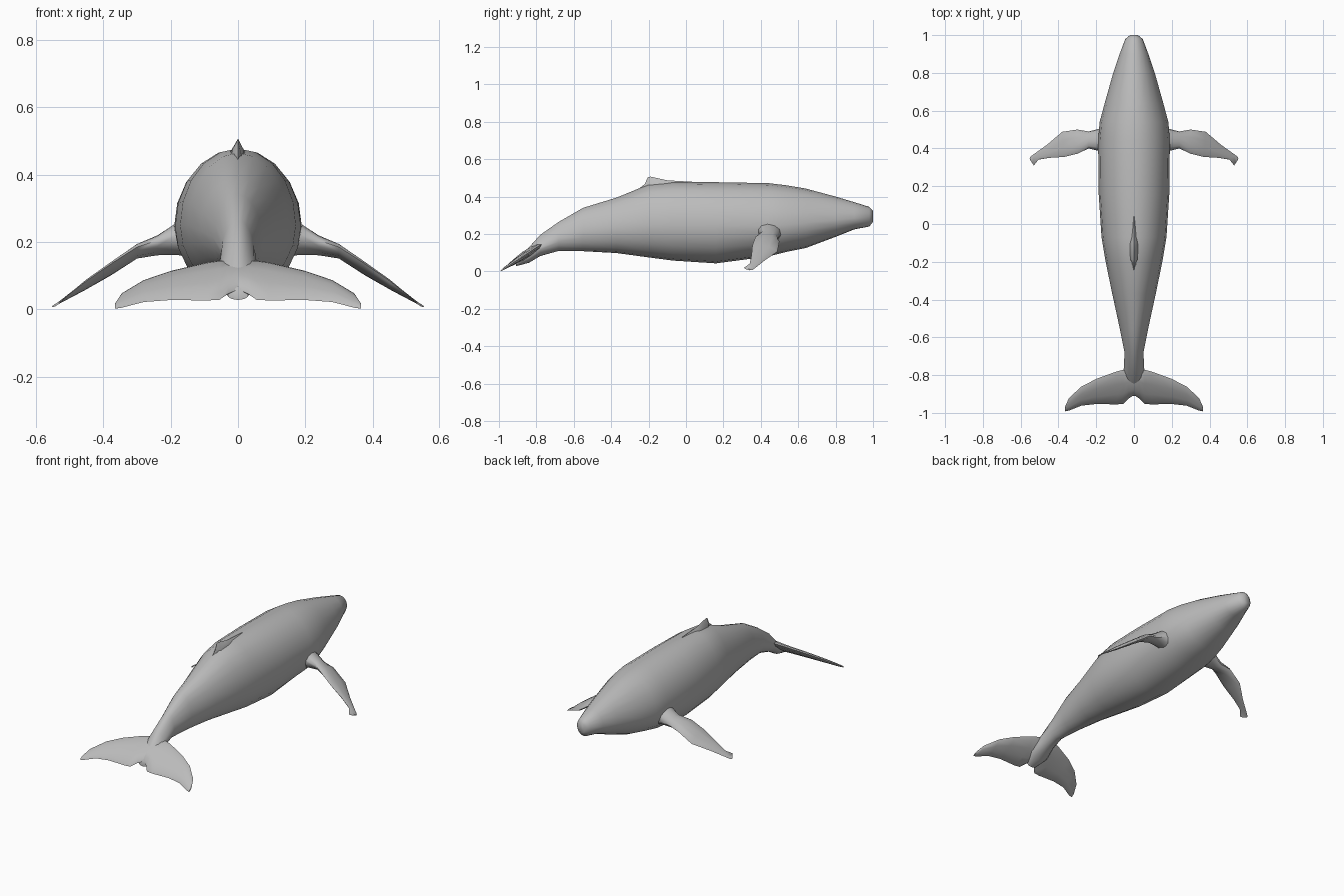
import bpy, bmesh, math
from mathutils import Vector

cube = bpy.data.objects.get("Cube")
if cube:
    bpy.data.objects.remove(cube)

skin = bpy.data.materials.new("whale grey")
skin.use_nodes = True
GREY = (0.5, 0.5, 0.5, 1)
skin.diffuse_color = GREY
skin.node_tree.nodes["Principled BSDF"].inputs["Base Color"].default_value = GREY


def loft(name, rings, mirror=False):
    """Skin a series of equal-length rings and cap both ends."""
    bm = bmesh.new()
    loops = [[bm.verts.new(p) for p in ring] for ring in rings]
    n = len(loops[0])
    for a, b in zip(loops, loops[1:]):
        for i in range(n):
            j = (i + 1) % n
            bm.faces.new((a[i], a[j], b[j], b[i]))
    bm.faces.new(loops[0])
    bm.faces.new(loops[-1])
    bmesh.ops.recalc_face_normals(bm, faces=bm.faces)
    mesh = bpy.data.meshes.new(name)
    bm.to_mesh(mesh)
    bm.free()
    mesh.materials.append(skin)
    obj = bpy.data.objects.new(name, mesh)
    bpy.context.collection.objects.link(obj)
    bpy.ops.object.select_all(action='DESELECT')
    bpy.context.view_layer.objects.active = obj
    obj.select_set(True)
    bpy.ops.object.shade_smooth_by_angle(angle=math.radians(50))
    if mirror:
        obj.modifiers.new("Mirror", 'MIRROR').use_mirror_merge = False
    return obj


def body_ring(y, top, bottom, width, mid, ridge, n=20):
    """Egg-shaped section; ridge pinches the upper half towards a keel."""
    ring = []
    for i in range(n):
        a = math.tau * i / n
        c, s = math.cos(a), math.sin(a)
        z = mid + s * ((top - mid) if s > 0 else (mid - bottom))
        pinch = 1 - ridge * s * (1 - s * 0.3) if s > 0 else 1
        ring.append((width * c * pinch, y, z))
    return ring


def blade(name, stations, n=10):
    """Mirrored fin from (leading point, trailing point, thickness) stations."""
    rings = []
    for lead, trail, thick in stations:
        lead, trail = Vector(lead), Vector(trail)
        centre, half = (lead + trail) / 2, (lead - trail) / 2
        up = Vector((0, -half.z, half.y)).normalized() * thick / 2
        rings.append([centre + half * math.cos(math.tau * i / n)
                      + up * math.sin(math.tau * i / n) for i in range(n)])
    return loft(name, rings, mirror=True)


# Body from snout to tail root: y, top, bottom, half width, widest height, ridge
body = [
    (1.00, .325, .265, .020, .295, 0),
    (.98, .345, .240, .046, .295, 0),
    (.90, .370, .225, .076, .285, .05),
    (.80, .400, .185, .110, .275, .1),
    (.64, .443, .125, .155, .260, .1),
    (.54, .460, .105, .182, .250, .05),
    (.44, .472, .080, .190, .245, 0),
    (.16, .477, .043, .187, .245, 0),
    (-.07, .478, .058, .172, .250, 0),
    (-.20, .465, .075, .150, .250, .05),
    (-.37, .395, .098, .115, .235, .1),
    (-.55, .340, .108, .076, .215, .15),
    (-.68, .265, .110, .050, .180, .2),
    (-.78, .195, .082, .055, .130, .4),
    (-.84, .128, .046, .060, .085, .5),
    (-.91, .062, .028, .030, .042, .3),
]
loft("body", [body_ring(*s) for s in body])

# Low hooked dorsal fin: y, crest height, base height, half width
dorsal = [(.04, .479, .44, .012), (-.10, .487, .43, .028),
          (-.19, .507, .42, .022), (-.205, .503, .41, .012),
          (-.22, .468, .40, .016), (-.26, .436, .38, .008)]
loft("dorsal_fin", [[(-w, y, base), (-w * .8, y, (base + crest) / 2 + .01),
                     (0, y, crest), (w * .8, y, (base + crest) / 2 + .01),
                     (w, y, base)] for y, crest, base, w in dorsal])

# Pectoral flippers, swept outwards and down
blade("flippers", [
    ((.12, .52, .200), (.12, .37, .230), .13),
    ((.18, .505, .195), (.18, .385, .225), .095),
    ((.24, .490, .175), (.24, .400, .205), .055),
    ((.30, .500, .160), (.30, .372, .185), .038),
    ((.38, .488, .105), (.37, .355, .140), .030),
    ((.46, .420, .058), (.45, .350, .085), .022),
    ((.548, .357, .008), (.505, .342, .042), .012),
    ((.553, .345, .007), (.530, .310, .020), .008),
])


# Tail flukes lie on one plane sloping down to the rear
def fluke_point(x, y):
    return (x, y, .14 + .65 * (y + .78))


flukes = [(0, -.79, -.905, .045), (.03, -.775, -.925, .042),
          (.055, -.772, -.952, .038), (.09, -.780, -.955, .034),
          (.20, -.820, -.953, .028), (.28, -.862, -.962, .022),
          (.345, -.922, -.988, .014), (.365, -.968, -.992, .008)]
blade("tail_flukes", [(fluke_point(x, lead), fluke_point(x, trail), t)
                      for x, lead, trail, t in flukes])
